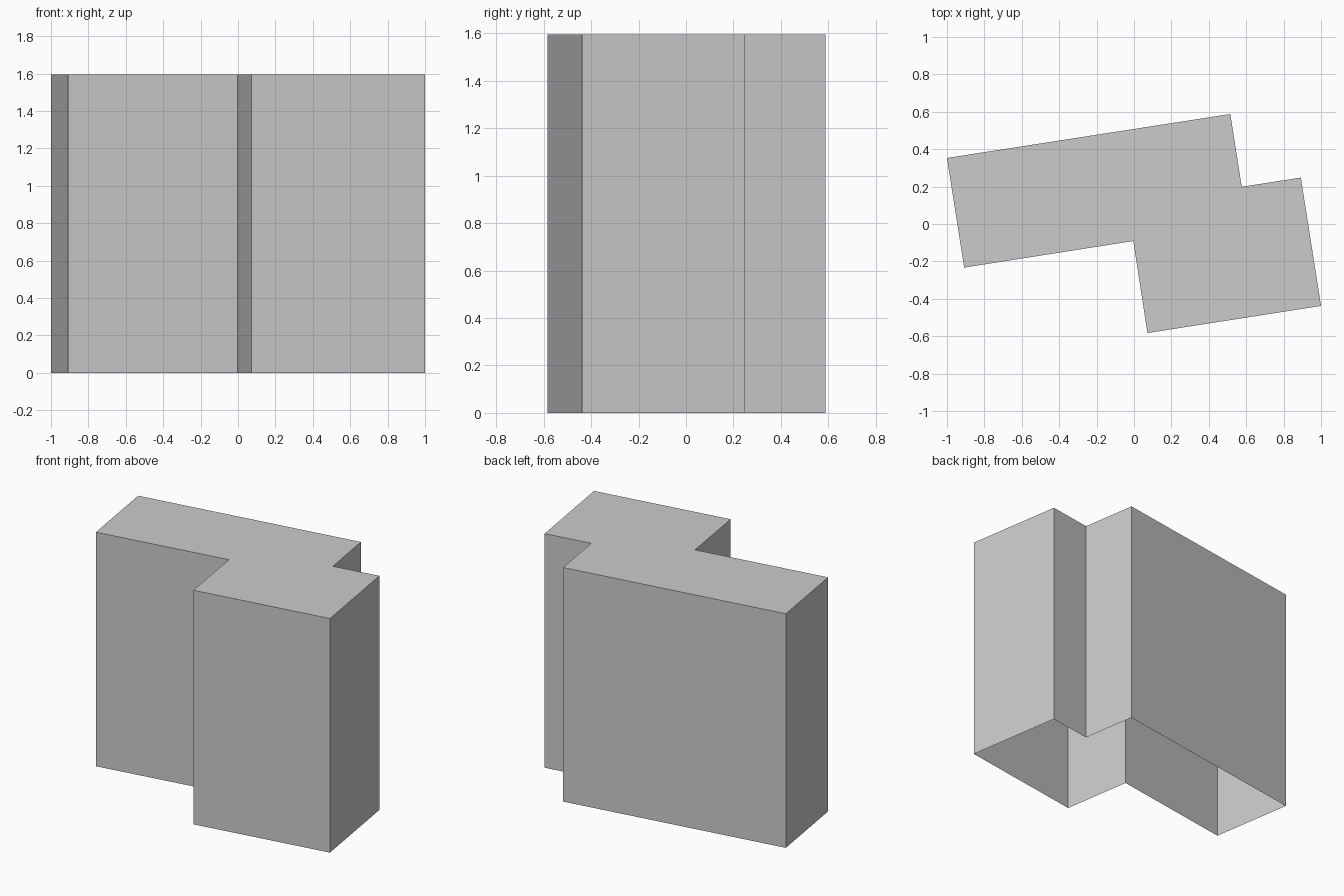
import bpy
import bmesh

cube = bpy.data.objects.get("Cube")
if cube:
    bpy.data.objects.remove(cube, do_unlink=True)

HEIGHT = 1.595

# Plain grey for the whole building
GREY = (0.6, 0.6, 0.6, 1.0)
mat = bpy.data.materials.new("plain grey")
mat.use_nodes = True
mat.diffuse_color = GREY
mat.node_tree.nodes["Principled BSDF"].inputs["Base Color"].default_value = GREY

# Footprint of two offset wings, counter-clockwise from above
footprint = [
    (-1.0, 0.353), (-0.908, -0.233), (-0.004, -0.091), (0.072, -0.583),
    (1.0, -0.438), (0.892, 0.248), (0.576, 0.199), (0.515, 0.588),
]

# Thin walls and a flat roof, open underneath
bm = bmesh.new()
base = [bm.verts.new((x, y, 0)) for x, y in footprint]
top = [bm.verts.new((x, y, HEIGHT)) for x, y in footprint]
for i in range(len(base)):
    j = (i + 1) % len(base)
    bm.faces.new((base[i], base[j], top[j], top[i]))
bm.faces.new(top)

mesh = bpy.data.meshes.new("building_shell")
bm.to_mesh(mesh)
bm.free()
mesh.materials.append(mat)
building = bpy.data.objects.new("building_shell", mesh)
bpy.context.collection.objects.link(building)
